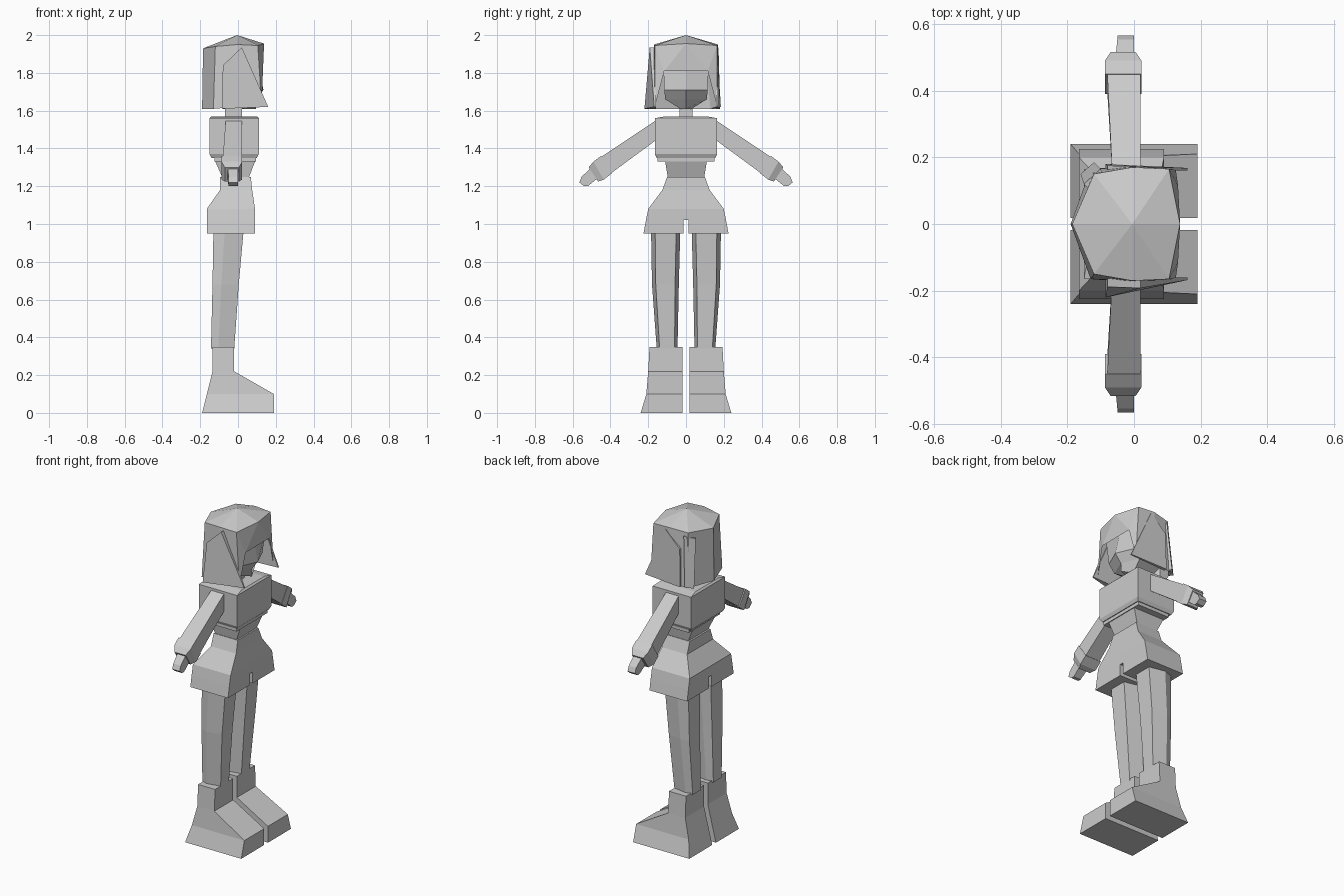
import bpy, bmesh

cube = bpy.data.objects.get("Cube")
if cube:
    bpy.data.objects.remove(cube)

grey = bpy.data.materials.new("light_grey")
grey.use_nodes = True
grey.diffuse_color = (0.6, 0.6, 0.6, 1)
grey.node_tree.nodes["Principled BSDF"].inputs["Base Color"].default_value = (0.6, 0.6, 0.6, 1)


def make(name, points, faces):
    bm = bmesh.new()
    verts = [bm.verts.new(p) for p in points]
    for f in faces:
        bm.faces.new([verts[i] for i in f])
    bmesh.ops.recalc_face_normals(bm, faces=bm.faces)
    mesh = bpy.data.meshes.new(name)
    bm.to_mesh(mesh)
    bm.free()
    mesh.materials.append(grey)
    ob = bpy.data.objects.new(name, mesh)
    bpy.context.collection.objects.link(ob)
    return ob


def loft(name, rings):
    """Skin a closed solid over rings with equal point counts."""
    n = len(rings[0])
    faces = [tuple(range(n)), tuple(range((len(rings) - 1) * n, len(rings) * n))]
    for r in range(len(rings) - 1):
        for i in range(n):
            j = (i + 1) % n
            faces.append((r * n + i, r * n + j, r * n + n + j, r * n + n + i))
    return make(name, [p for ring in rings for p in ring], faces)


def rect(z, x0, x1, y0, y1):
    return [(x0, y0, z), (x1, y0, z), (x1, y1, z), (x0, y1, z)]


def block(name, *sections):
    """Loft of rectangles centred on y = 0, each given as z, x0, x1, half width."""
    return loft(name, [rect(z, x0, x1, -w, w) for z, x0, x1, w in sections])


def side_block(name, s, *sections):
    return loft(name, [rect(z, x0, x1, s * y0, s * y1) for z, x0, x1, y0, y1 in sections])


# Torso, waist and shorts
block("chest", (1.35, -.14, .1, .155), (1.37, -.15, .11, .165), (1.56, -.15, .11, .165),
      (1.57, -.14, .1, .11))
block("shirt_hem", (1.33, -.125, .095, .15), (1.355, -.125, .095, .15))
block("waist", (1.24, -.08, .055, .095), (1.33, -.12, .09, .11))
block("hips", (1.02, -.165, .09, .212), (1.08, -.165, .09, .2),
      (1.18, -.095, .075, .125), (1.25, -.095, .068, .1))
block("neck", (1.56, -.07, .02, .035), (1.68, -.07, .02, .035))


# Limbs
def leg_ring(z, x0, xm, x1, y0, y1, s):
    inset = (y1 - y0) * .14
    return [(x, s * y, z) for x, y in ((x0, y0 + inset), (xm, y0), (x1, y0 + inset),
                                       (x1, y1 - inset), (xm, y1), (x0, y1 - inset))]


for s, side in ((1, "left"), (-1, "right")):
    side_block(side + "_shorts_leg", s, (.95, -.165, .09, .012, .225),
               (1.02, -.165, .09, .012, .212))
    loft(side + "_leg", [leg_ring(.34, -.143, -.105, -.02, .045, .155, s),
                         leg_ring(.68, -.135, -.088, .004, .038, .18, s),
                         leg_ring(.97, -.13, -.07, .03, .03, .185, s)])
    side_block(side + "_boot", s, (0, -.19, .19, .018, .24), (.1, -.165, .19, .018, .21),
               (.22, -.135, -.02, .018, .2), (.35, -.135, -.02, .018, .193))

    # Each arm section spans an upper and a lower point in the y-z plane
    def arm(name, *sections):
        loft(side + name, [[(x0, s * yu, zu), (x1, s * yu, zu), (x1, s * yl, zl), (x0, s * yl, zl)]
                           for x0, x1, yu, zu, yl, zl in sections])

    arm("_arm", (-.065, .02, .15, 1.555, .15, 1.45), (-.08, .02, .45, 1.355, .395, 1.27))
    arm("_cuff", (-.087, .022, .45, 1.36, .39, 1.27), (-.087, .022, .49, 1.33, .435, 1.235),
        (-.07, .005, .515, 1.3, .465, 1.225))
    arm("_hand", (-.055, 0, .5, 1.3, .47, 1.24), (-.05, 0, .553, 1.25, .52, 1.2),
        (-.05, 0, .565, 1.22, .54, 1.2))


# Head with a projecting ridge above the chin
def head_ring(z, back, side, front, w):
    return [(back, -w, z), (side, -w, z), (front, 0, z), (side, w, z), (back, w, z)]


loft("head", [head_ring(1.61, -.08, .03, .095, .03), head_ring(1.66, -.1, .05, .095, .11),
              head_ring(1.71, -.11, .085, .135, .115), head_ring(1.84, -.11, .1, .105, .12)])

# Hair shell: crown, fringe and long sides, open below
half = {"top": (-.005, 0, 2), "front": (.138, 0, 1.955), "temple": (.105, .165, 1.945),
        "side": (-.005, .17, 1.95), "rear": (-.12, .15, 1.94), "back": (-.185, 0, 1.93),
        "brow": (.132, .115, 1.81), "front_tip": (.125, .165, 1.62),
        "side_tip": (-.005, .175, 1.62), "rear_tip": (-.13, .165, 1.61),
        "back_tip": (-.19, 0, 1.61), "mid": (.132, 0, 1.81)}
panels = ["top front temple", "top temple side", "top side rear", "top rear back",
          "front brow temple", "front mid brow", "temple brow front_tip",
          "temple front_tip side_tip side", "side side_tip rear_tip rear",
          "rear rear_tip back_tip back"]
keys = list(half)
hair = make("hair", half.values(), [[keys.index(k) for k in p.split()] for p in panels])
mirror = hair.modifiers.new("Mirror", 'MIRROR')
mirror.use_axis = (False, True, False)

# Loose side locks, the right one standing further out
for s, side, flare in ((1, "left", 0), (-1, "right", .04)):
    outer = [(.02, .172 + flare / 2, 1.935), (.16, .168, 1.62),
             (-.085, .18 + flare, 1.61), (-.08, .175 + flare / 3, 1.84)]
    loft(side + "_lock", [[(x, s * y, z) for x, y, z in outer],
                          [(x, s * .16, z) for x, y, z in outer]])

# Narrow lock lying on the back of the crown
loft("back_lock", [[(-.15, .12, 1.9), (-.1, .165, 1.92), (-.12, .185, 1.62), (-.16, .15, 1.61)],
                   [(-.13, .1, 1.9), (-.09, .14, 1.92), (-.11, .16, 1.62), (-.14, .13, 1.61)]])
